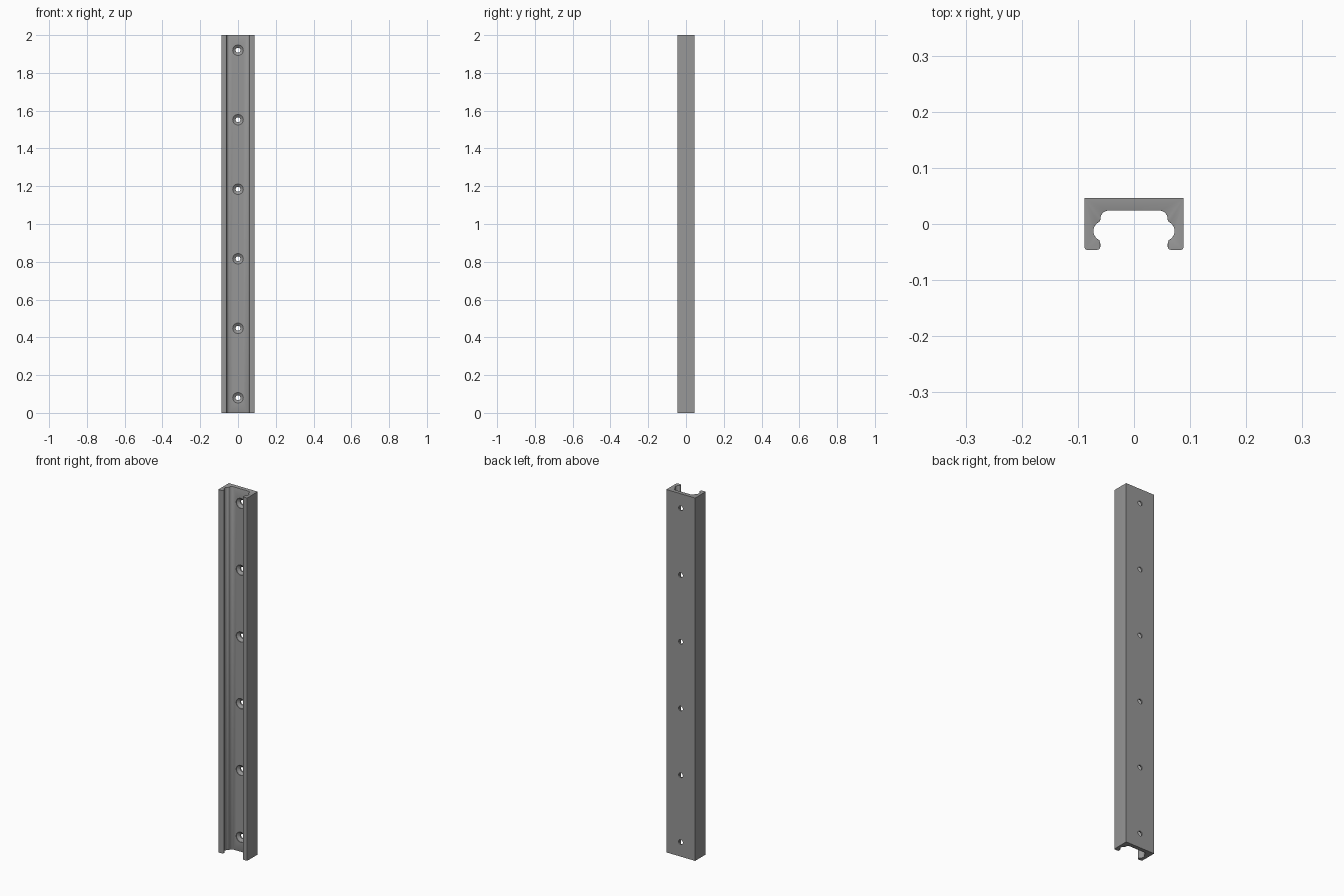
import bpy, bmesh
from math import sin, cos, radians, pi

if "Cube" in bpy.data.objects:
    bpy.data.objects.remove(bpy.data.objects["Cube"])

H = 2.0


def arc(cx, cy, r, a0, a1, n):
    return [(cx + r * cos(radians(a0 + (a1 - a0) * i / n)),
             cy + r * sin(radians(a0 + (a1 - a0) * i / n))) for i in range(n + 1)]


def make_object(name, bm):
    bmesh.ops.recalc_face_normals(bm, faces=bm.faces)
    me = bpy.data.meshes.new(name)
    bm.to_mesh(me)
    bm.free()
    ob = bpy.data.objects.new(name, me)
    bpy.context.collection.objects.link(ob)
    return ob


# Right half of the channel cross-section, from outer back corner to inner web
half = [(0.088, 0.046)]
half += arc(0.084, -0.042, 0.004, 0, -90, 4)            # outer lip corner
half += arc(0.066, -0.040, 0.006, -90, -180, 5)         # inner lip corner
half += [(0.0602, -0.033)]
half += arc(0.0545, -0.0125, 0.0178, -65, 65, 16)       # ball groove
half += [(0.0602, 0.0065)]
half += arc(0.045, 0.009, 0.015, 0, 90, 8)              # web fillet
profile = half + [(-x, y) for x, y in reversed(half)]

# Rail: extruded channel
bm = bmesh.new()
face = bm.faces.new([bm.verts.new((x, y, 0)) for x, y in profile])
ext = bmesh.ops.extrude_face_region(bm, geom=[face])
bmesh.ops.translate(bm, vec=(0, 0, H),
                    verts=[v for v in ext["geom"] if isinstance(v, bmesh.types.BMVert)])

# Eased inner edges at both ends
inner = [e for e in bm.edges
         if abs(e.verts[0].co.z - e.verts[1].co.z) < 1e-6
         and all(abs(v.co.x) < 0.075 and -0.041 < v.co.y < 0.03 for v in e.verts)]
bmesh.ops.bevel(bm, geom=inner, offset=0.002, segments=2, profile=0.5,
                affect='EDGES', clamp_overlap=True)
rail = make_object("channel_rail", bm)

# Countersunk screw holes along the web
bm = bmesh.new()
N = 32
sections = [(0.018, 0.028), (0.027, 0.028), (0.038, 0.013), (0.06, 0.013)]
for k in range(6):
    z = 0.08 + k * 0.368
    rings = [[bm.verts.new((r * cos(2 * pi * i / N), y, z + r * sin(2 * pi * i / N)))
              for i in range(N)] for y, r in sections]
    bm.faces.new(rings[0])
    bm.faces.new(rings[-1])
    for a, b in zip(rings, rings[1:]):
        for i in range(N):
            j = (i + 1) % N
            bm.faces.new((a[i], a[j], b[j], b[i]))
cutter = make_object("screw_hole_cutter", bm)
cutter.hide_render = True

mod = rail.modifiers.new("screw_holes", "BOOLEAN")
mod.operation = "DIFFERENCE"
mod.solver = "EXACT"
mod.object = cutter
bpy.context.view_layer.objects.active = rail
cutter.select_set(False)
rail.select_set(True)
bpy.ops.object.modifier_apply(modifier=mod.name)
bpy.data.objects.remove(cutter)

# Dark steel colour
steel = bpy.data.materials.new("dark_steel")
steel.diffuse_color = (0.31, 0.31, 0.31, 1)
steel.use_nodes = True
steel.node_tree.nodes["Principled BSDF"].inputs["Base Color"].default_value = steel.diffuse_color
rail.data.materials.clear()
rail.data.materials.append(steel)

bpy.ops.object.shade_smooth_by_angle(angle=radians(50))
